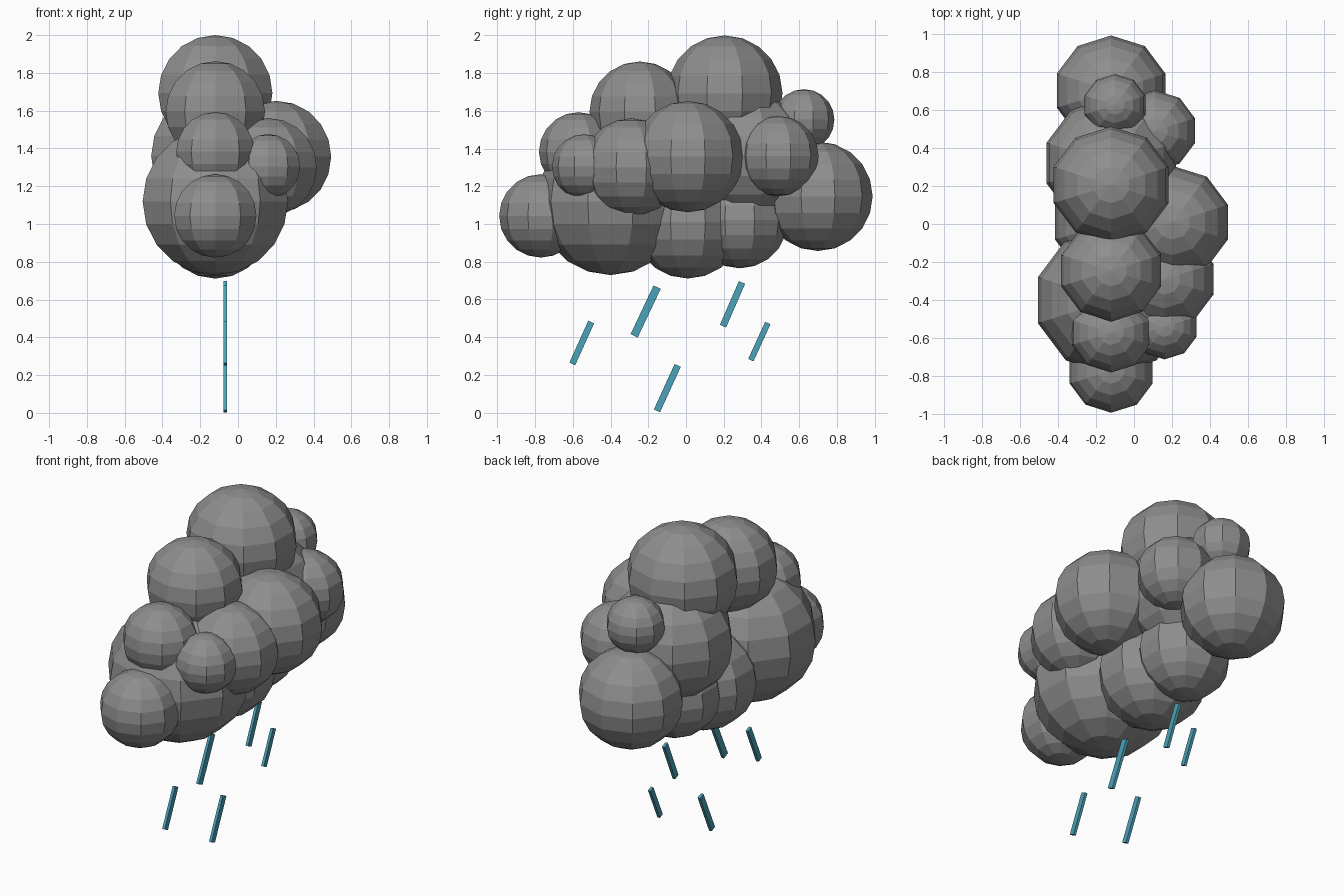
import bpy
import math

if "Cube" in bpy.data.objects:
    bpy.data.objects.remove(bpy.data.objects["Cube"])


def material(name, color):
    mat = bpy.data.materials.new(name)
    mat.diffuse_color = (*color, 1)
    mat.use_nodes = True
    mat.node_tree.nodes["Principled BSDF"].inputs["Base Color"].default_value = mat.diffuse_color
    return mat


grey = material("cloud_grey", (0.27, 0.27, 0.27))
blue = material("rain_blue", (0.07, 0.36, 0.48))

# puffs of the cloud: x, y, z, radius
PUFFS = {
    "top_puff": (-0.12, 0.205, 1.693, 0.307),
    "upper_front_puff": (-0.12, -0.245, 1.595, 0.267),
    "middle_front_puff": (-0.12, -0.57, 1.383, 0.210),
    "front_end_puff": (-0.12, -0.77, 1.043, 0.221),
    "lower_front_puff": (-0.12, -0.40, 1.12, 0.391),
    "side_center_puff": (0.203, 0.01, 1.357, 0.295),
    "side_front_puff": (0.16, -0.29, 1.30, 0.261),
    "side_small_puff": (0.16, -0.54, 1.305, 0.171),
    "side_back_puff": (0.11, 0.49, 1.36, 0.213),
    "back_end_puff": (-0.12, 0.70, 1.147, 0.290),
    "back_small_puff": (-0.10, 0.625, 1.553, 0.162),
    "core_puff": (-0.12, 0.32, 1.36, 0.345),
    "lower_center_puff": (-0.12, 0.01, 1.01, 0.299),
    "lower_back_puff": (-0.12, 0.285, 1.02, 0.255),
}
for name, (x, y, z, r) in PUFFS.items():
    bpy.ops.mesh.primitive_uv_sphere_add(segments=10, ring_count=10, radius=r, location=(x, y, z))
    puff = bpy.context.object
    puff.name = name
    puff.scale.x = 1.035
    puff.data.materials.append(grey)

# rain streaks: top y, top z, bottom y, bottom z, width
STREAKS = [
    (-0.153, 0.665, -0.275, 0.407, 0.042),
    (0.297, 0.690, 0.196, 0.458, 0.036),
    (-0.503, 0.480, -0.603, 0.258, 0.034),
    (0.434, 0.475, 0.344, 0.278, 0.031),
    (-0.044, 0.250, -0.154, 0.009, 0.036),
]
for i, (y1, z1, y0, z0, w) in enumerate(STREAKS):
    bpy.ops.mesh.primitive_cube_add(size=1, location=(-0.067, (y0 + y1) / 2, (z0 + z1) / 2))
    streak = bpy.context.object
    streak.name = f"rain_streak_{i + 1}"
    streak.scale = (0.017, w, math.hypot(y1 - y0, z1 - z0))
    streak.rotation_euler.x = -math.atan2(y1 - y0, z1 - z0)
    streak.data.materials.append(blue)
